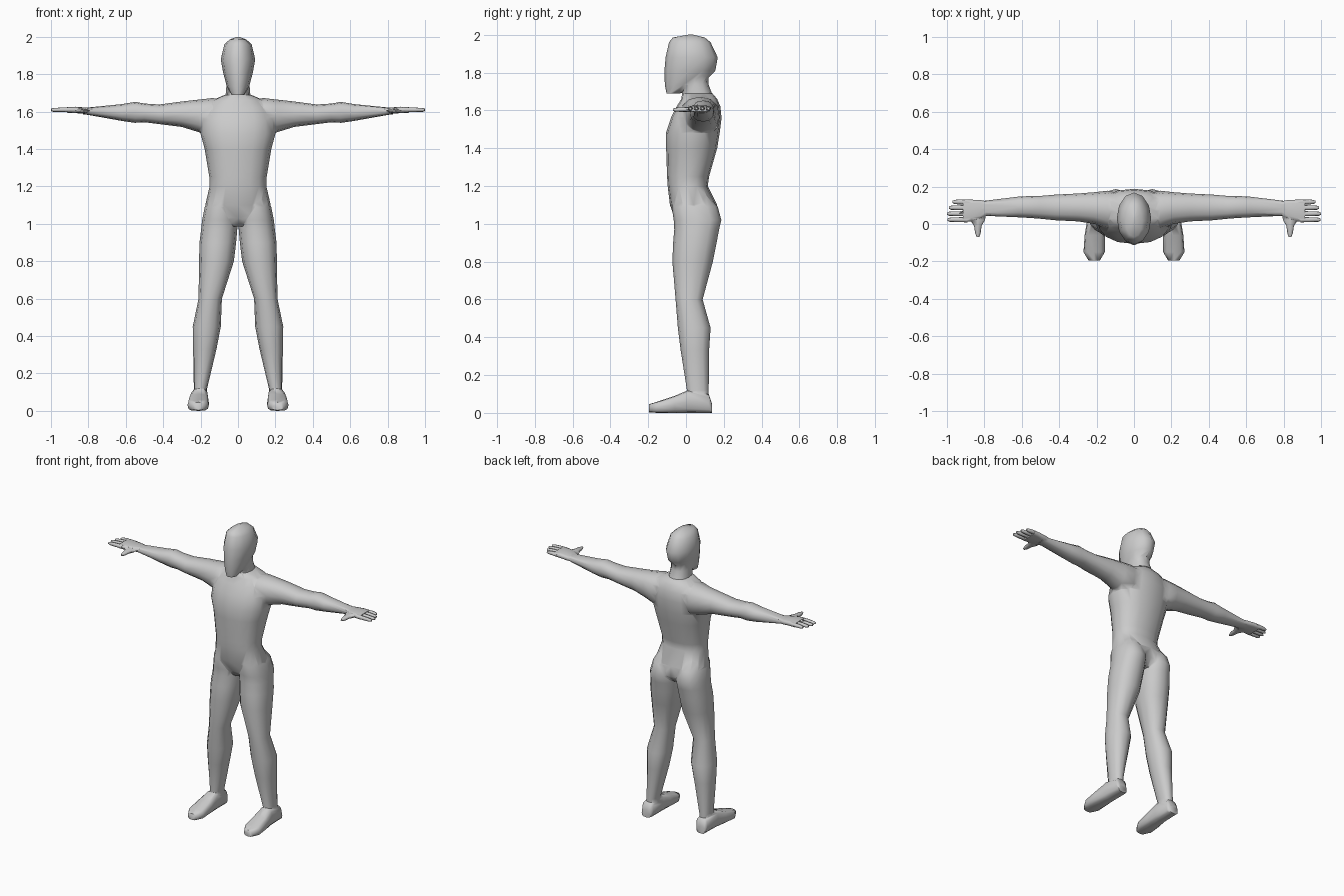
import bpy, bmesh
from math import cos, sin, tau, copysign

AXES = {'x': (0, 1, 2), 'y': (1, 0, 2), 'z': (2, 0, 1)}


def loft(name, axis, rings, n=12, power=2.3):
    """Skin rounded sections; a ring is (position, a_min, a_max, b_min, b_max)."""
    k, ia, ib = AXES[axis]
    bm = bmesh.new()
    loops = []
    for t, a0, a1, b0, b1 in rings:
        loop = []
        for i in range(n):
            c, s = cos(tau * i / n), sin(tau * i / n)
            co = [0, 0, 0]
            co[k] = t
            co[ia] = (a0 + a1) / 2 + (a1 - a0) / 2 * copysign(abs(c) ** (2 / power), c)
            co[ib] = (b0 + b1) / 2 + (b1 - b0) / 2 * copysign(abs(s) ** (2 / power), s)
            loop.append(bm.verts.new(co))
        loops.append(loop)
    for p, q in zip(loops, loops[1:]):
        for i in range(n):
            j = (i + 1) % n
            bm.faces.new((p[i], p[j], q[j], q[i]))
    bm.faces.new(loops[0])
    bm.faces.new(loops[-1])
    bmesh.ops.recalc_face_normals(bm, faces=bm.faces)
    me = bpy.data.meshes.new(name)
    bm.to_mesh(me)
    bm.free()
    ob = bpy.data.objects.new(name, me)
    bpy.context.collection.objects.link(ob)
    return ob


def mirrored(ob):
    """Copy a limb part to the other side."""
    bm = bmesh.new()
    bm.from_mesh(ob.data)
    for v in bm.verts:
        v.co.x = -v.co.x
    bmesh.ops.reverse_faces(bm, faces=bm.faces)
    me = bpy.data.meshes.new(ob.name + "_mirror")
    bm.to_mesh(me)
    bm.free()
    other = bpy.data.objects.new(me.name, me)
    bpy.context.collection.objects.link(other)
    return other


# Torso, from crotch to base of neck
torso = [(z, -w, w, f, b) for z, w, f, b in [
    (0.985, .05, -.03, .13), (1.03, .13, -.06, .165), (1.1, .175, -.085, .165),
    (1.2, .152, -.097, .115), (1.25, .153, -.1, .122), (1.4, .178, -.105, .165),
    (1.48, .2, -.106, .178), (1.56, .2, -.08, .188), (1.62, .18, -.05, .182),
    (1.66, .14, -.025, .165), (1.69, .07, -.02, .14)]]
body = loft("body", 'z', torso, 16)

# Neck and head
neck = loft("neck", 'z', [(1.6, -.08, .08, -.02, .15), (1.69, -.066, .066, -.02, .137),
                          (1.74, -.062, .062, -.025, .118), (1.82, -.06, .06, -.03, .12)])
head = loft("head", 'z', [(z, -w, w, f, b) for z, w, f, b in [
    (1.69, .034, -.103, -.03), (1.735, .06, -.112, .085), (1.81, .08, -.114, .155),
    (1.88, .092, -.108, .168), (1.96, .073, -.09, .13), (1.985, .045, -.07, .1),
    (2.0, .006, .01, .04)]], 12, 2.0)

# Leg, with buttock and calf
leg = loft("leg", 'z', [
    (1.16, .04, .145, -.06, .11), (1.09, .008, .178, -.075, .168), (1.02, .003, .192, -.065, .187),
    (.97, .004, .197, -.062, .175), (.9, .01, .206, -.068, .162), (.8, .022, .208, -.072, .142),
    (.6, .086, .211, -.055, .088), (.45, .092, .242, -.043, .13), (.33, .115, .24, -.028, .122),
    (.12, .165, .236, .005, .12), (.05, .165, .24, .0, .12)])

# Foot, heel to toe
foot = loft("foot", 'y', [
    (.137, .175, .24, 0, .05), (.12, .163, .246, 0, .1), (.01, .16, .252, 0, .12),
    (-.06, .156, .264, 0, .09), (-.15, .156, .27, 0, .06), (-.195, .182, .243, .003, .046)], 12, 3.2)

# Arm, shoulder to wrist
arm = loft("arm", 'x', [
    (.06, .01, .16, 1.52, 1.665), (.14, -.03, .178, 1.46, 1.672), (.21, -.0, .17, 1.49, 1.664),
    (.3, .014, .163, 1.518, 1.654), (.42, .02, .157, 1.533, 1.638), (.5, .028, .15, 1.543, 1.643),
    (.55, .032, .15, 1.54, 1.652), (.62, .036, .146, 1.55, 1.64), (.8, .044, .124, 1.582, 1.622),
    (.83, .044, .124, 1.586, 1.62)])

# Palm, thumb and fingers
palm = loft("palm", 'x', [(.78, .05, .12, 1.588, 1.62), (.82, .028, .128, 1.588, 1.622),
                          (.87, .014, .13, 1.592, 1.626), (.915, .01, .132, 1.594, 1.624)], 12, 3.5)
thumb = loft("thumb", 'y', [(.06, .79, .89, 1.595, 1.617), (.02, .797, .875, 1.592, 1.618),
                            (-.01, .815, .855, 1.592, 1.617), (-.05, .82, .849, 1.593, 1.614),
                            (-.07, .828, .841, 1.597, 1.61)], 8)
parts = [leg, foot, arm, palm, thumb]
for y, tip in [(.023, .998), (.055, 1.0), (.087, .99), (.118, .97)]:
    parts.append(loft("finger", 'x', [
        (.89, y - .014, y + .014, 1.598, 1.622), (.94, y - .013, y + .013, 1.598, 1.622),
        (tip - .012, y - .011, y + .011, 1.599, 1.619), (tip, y - .006, y + .006, 1.603, 1.615)], 8))
parts += [mirrored(p) for p in parts]

# Fuse everything into one skin
bpy.context.view_layer.objects.active = body
for p in [neck, head] + parts:
    m = body.modifiers.new("fuse", 'BOOLEAN')
    m.operation, m.solver, m.object = 'UNION', 'EXACT', p
    bpy.ops.object.modifier_apply(modifier=m.name)
    bpy.data.objects.remove(p)

body.select_set(True)
bpy.ops.object.shade_smooth_by_angle(angle=1.2)
